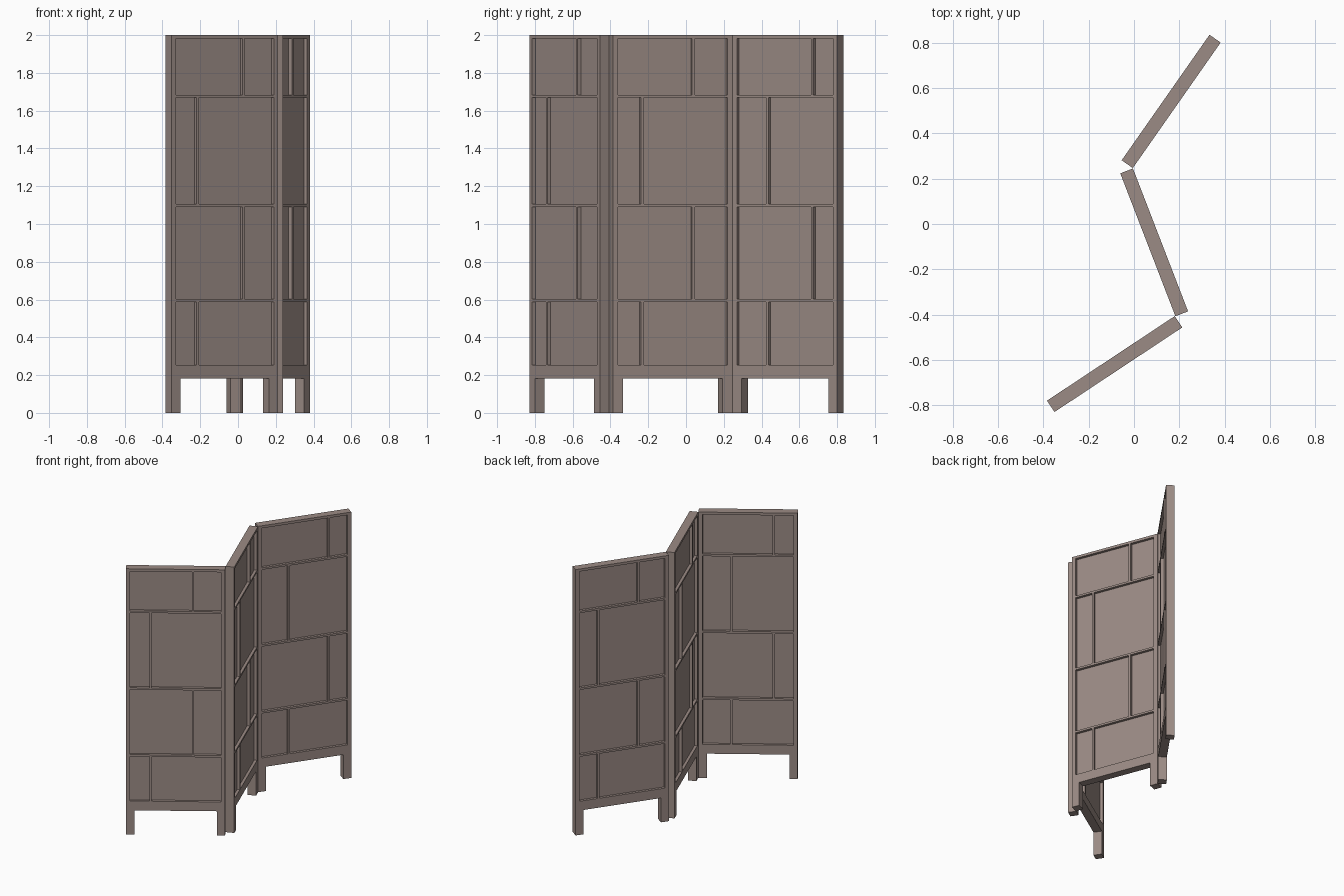
import bpy, bmesh, math
from mathutils import Matrix, Vector

if "Cube" in bpy.data.objects:
    bpy.data.objects.remove(bpy.data.objects["Cube"])

L, T, CORE, BAR = 0.676, 0.06, 0.02, 0.015      # panel length, thickness, core, lattice bar
LEG, LEG_H, STILE, Z0, Z1 = 0.057, 0.183, 0.028, 0.253, 1.981
RAILS = [1.676, 1.098, 0.595]                   # rail centre heights
wood = bpy.data.materials.new("taupe_wood")
wood.diffuse_color = (0.33, 0.26, 0.235, 1)
wood.use_nodes = True
wood.node_tree.nodes["Principled BSDF"].inputs["Base Color"].default_value = wood.diffuse_color


def finish(name, bm, mat):
    bmesh.ops.recalc_face_normals(bm, faces=bm.faces)
    me = bpy.data.meshes.new(name)
    bm.to_mesh(me)
    bm.free()
    me.materials.append(wood)
    ob = bpy.data.objects.new(name, me)
    ob.matrix_world = mat
    bpy.context.collection.objects.link(ob)


def box(bm, x0, x1, y0, y1, z0, z1):
    m = Matrix.Translation(((x0 + x1) / 2, (y0 + y1) / 2, (z0 + z1) / 2))
    m = m @ Matrix.Diagonal((x1 - x0, y1 - y0, z1 - z0, 1))
    bmesh.ops.create_cube(bm, size=1, matrix=m)


def frame(name, mat):
    # Legged outline with one big opening, extruded to full thickness
    h, i = L / 2, L / 2 - STILE
    outline = [(-h, 0), (LEG - h, 0), (LEG - h, LEG_H), (h - LEG, LEG_H),
               (h - LEG, 0), (h, 0), (h, 2), (-h, 2)]
    opening = [(-i, Z0), (i, Z0), (i, Z1), (-i, Z1)]
    bm = bmesh.new()
    edges = []
    for loop in (outline, opening):
        vs = [bm.verts.new((x, -T / 2, z)) for x, z in loop]
        edges += [bm.edges.new((vs[k - 1], vs[k])) for k in range(len(vs))]
    bmesh.ops.triangle_fill(bm, edges=edges, use_beauty=True, normal=(0, -1, 0))
    new = bmesh.ops.extrude_face_region(bm, geom=bm.faces[:], use_keep_orig=True)["geom"]
    bmesh.ops.translate(bm, vec=(0, T, 0), verts=[g for g in new if isinstance(g, bmesh.types.BMVert)])
    bmesh.ops.dissolve_limit(bm, angle_limit=0.01, verts=bm.verts[:], edges=bm.edges[:])
    finish(name, bm, mat)


def lattice(name, mat, side, right, left):
    # Bars on one face; side -1 is front, +1 is back (mirrored by turning round)
    bm = bmesh.new()
    i = L / 2 - STILE
    for z in RAILS:
        box(bm, -i, i, -T / 2, -CORE / 2, z - BAR / 2, z + BAR / 2)
    levels = [Z1 + BAR / 2] + RAILS + [Z0 - BAR / 2]
    for k in range(4):
        x = left if k % 2 else right
        box(bm, x - BAR / 2, x + BAR / 2, -T / 2, -CORE / 2,
            levels[k + 1] + BAR / 2, levels[k] - BAR / 2)
    turn = Matrix.Rotation(math.pi if side > 0 else 0, 4, 'Z')
    finish(name, bm, mat @ turn)


P, Q = (0.118, -0.172), (0.175, -0.115)         # bar offsets for the two face patterns
PANELS = [("near", -0.0855, -0.618, 33.5, P, Q),
          ("middle", 0.089, -0.081, 111.1, P, Q),
          ("far", 0.164, 0.541, 55.0, Q, P)]

for tag, x, y, ang, front, back in PANELS:
    mat = Matrix.Translation((x, y, 0)) @ Matrix.Rotation(math.radians(ang), 4, 'Z')
    frame(tag + "_panel_frame", mat)
    # Recessed infill board
    bm = bmesh.new()
    box(bm, STILE - L / 2, L / 2 - STILE, -CORE / 2, CORE / 2, Z0, Z1)
    finish(tag + "_panel_infill", bm, mat)
    lattice(tag + "_front_lattice", mat, -1, *front)
    lattice(tag + "_back_lattice", mat, 1, *back)
